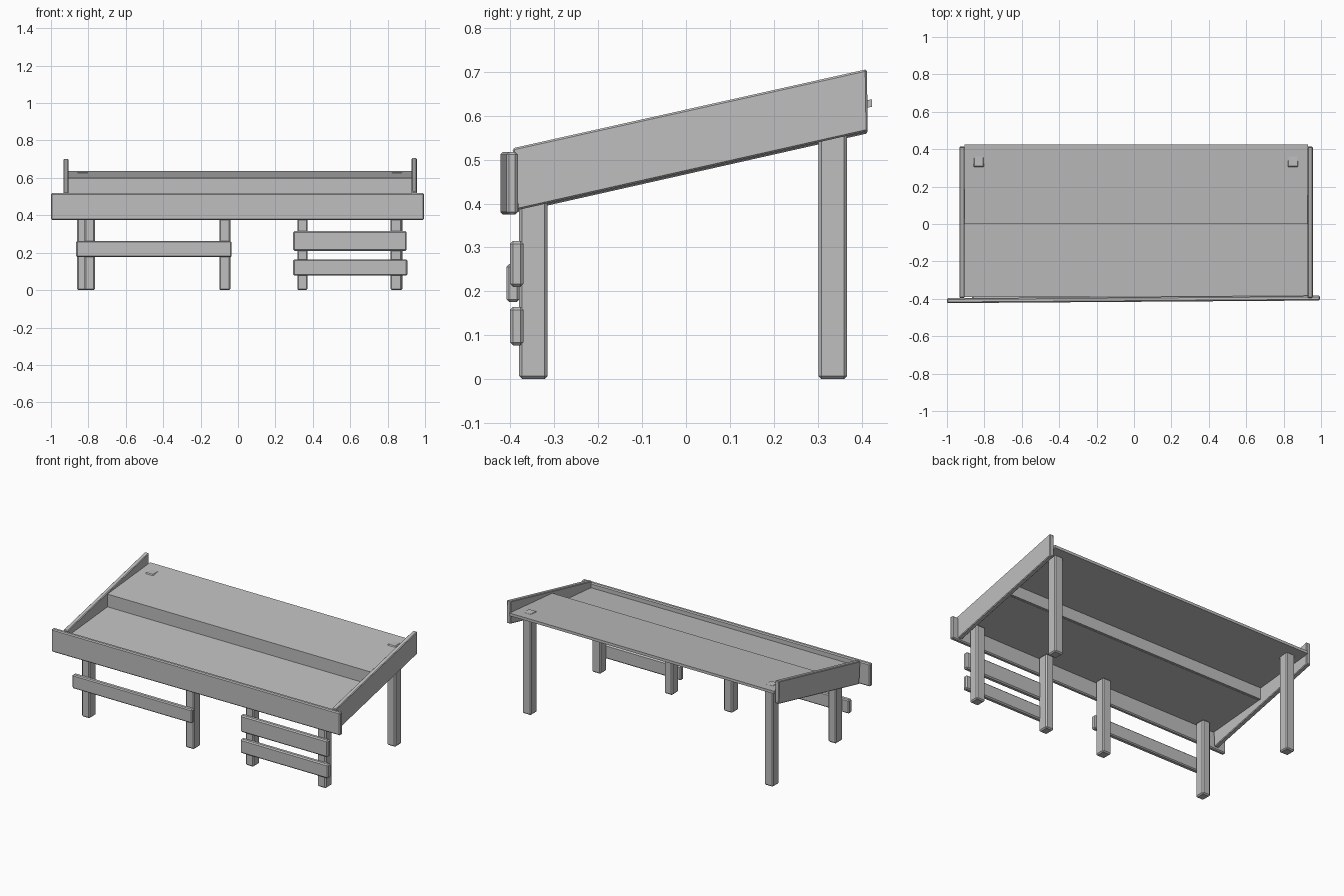
import bpy, bmesh
from mathutils import Vector

cube = bpy.data.objects.get("Cube")
if cube:
    bpy.data.objects.remove(cube, do_unlink=True)

grey = bpy.data.materials.new("plain grey")
grey.use_nodes = True
COLOUR = (0.52, 0.52, 0.52, 1)
grey.diffuse_color = COLOUR
grey.node_tree.nodes["Principled BSDF"].inputs["Base Color"].default_value = COLOUR


def prism(name, profile, axis, start, end, bevel=0.0, shear=0.0):
    """Extrude a 2D profile along an axis; shear shifts the far end sideways."""
    bm = bmesh.new()
    place = {"x": lambda p, t: Vector((t, p[0], p[1])),
             "z": lambda p, t: Vector((p[0], p[1], t))}[axis]
    face = bm.faces.new([bm.verts.new(place(p, start)) for p in profile])
    ext = bmesh.ops.extrude_face_region(bm, geom=[face])
    for v in ext["geom"]:
        if isinstance(v, bmesh.types.BMVert):
            v.co = place((v.co.y, v.co.z) if axis == "x" else (v.co.x, v.co.y), end)
            v.co.y += shear
    bmesh.ops.recalc_face_normals(bm, faces=bm.faces)
    mesh = bpy.data.meshes.new(name)
    bm.to_mesh(mesh)
    bm.free()
    mesh.materials.append(grey)
    obj = bpy.data.objects.new(name, mesh)
    bpy.context.collection.objects.link(obj)
    if bevel:
        mod = obj.modifiers.new("Bevel", "BEVEL")
        mod.width = bevel
        mod.segments = 1
    return obj


def rect(a0, a1, b0, b1):
    return [(a0, b0), (a1, b0), (a1, b1), (a0, b1)]


# Front board, slightly skewed, overhanging both sides
prism("front_board", rect(-0.423, -0.397, 0.375, 0.518), "x", -1, 0.995, 0.006, 0.014)

# Sloping side boards
for name, x, dz in (("right_side_board", -0.934, -0.005), ("left_side_board", 0.928, 0)):
    slope = [(-0.385, 0.385 + dz), (0.414, 0.565 + dz), (0.412, 0.706 + dz), (-0.395, 0.526 + dz)]
    prism(name, slope, "x", x, x + 0.028, 0.004)

# Stepped shelf: low tray, riser and high tray
X0, X1 = -0.906, 0.93
prism("lower_shelf", [(-0.39, 0.475), (0.0, 0.508), (0.0, 0.52), (-0.39, 0.487)], "x", X0, X1)
prism("shelf_riser", rect(0.002, 0.016, 0.508, 0.59), "x", X0, X1)
prism("upper_shelf", [(0.0, 0.578), (0.424, 0.62), (0.424, 0.637), (0.0, 0.60)], "x", X0, X1)

# Short front legs, under the lower shelf
for i, (x0, x1) in enumerate([(-0.82, -0.765), (-0.10, -0.04), (0.317, 0.372), (0.815, 0.875)]):
    prism(f"front_leg_{i + 1}", rect(x0, x1, -0.38, -0.315), "z", 0, 0.476, 0.007)

# Tall back legs, just poking through the upper shelf
for name, x0 in (("right_back_leg", -0.86), ("left_back_leg", 0.82)):
    prism(name, rect(x0, x0 + 0.06, 0.302, 0.367), "z", 0, 0.632, 0.007)

# Rails nailed across the front legs
prism("right_rail", rect(-0.409, -0.379, 0.176, 0.262), "x", -0.865, -0.035, 0.006)
prism("left_upper_rail", rect(-0.401, -0.37, 0.21, 0.315), "x", 0.295, 0.902, 0.007)
prism("left_lower_rail", rect(-0.401, -0.37, 0.077, 0.165), "x", 0.295, 0.905, 0.007)
